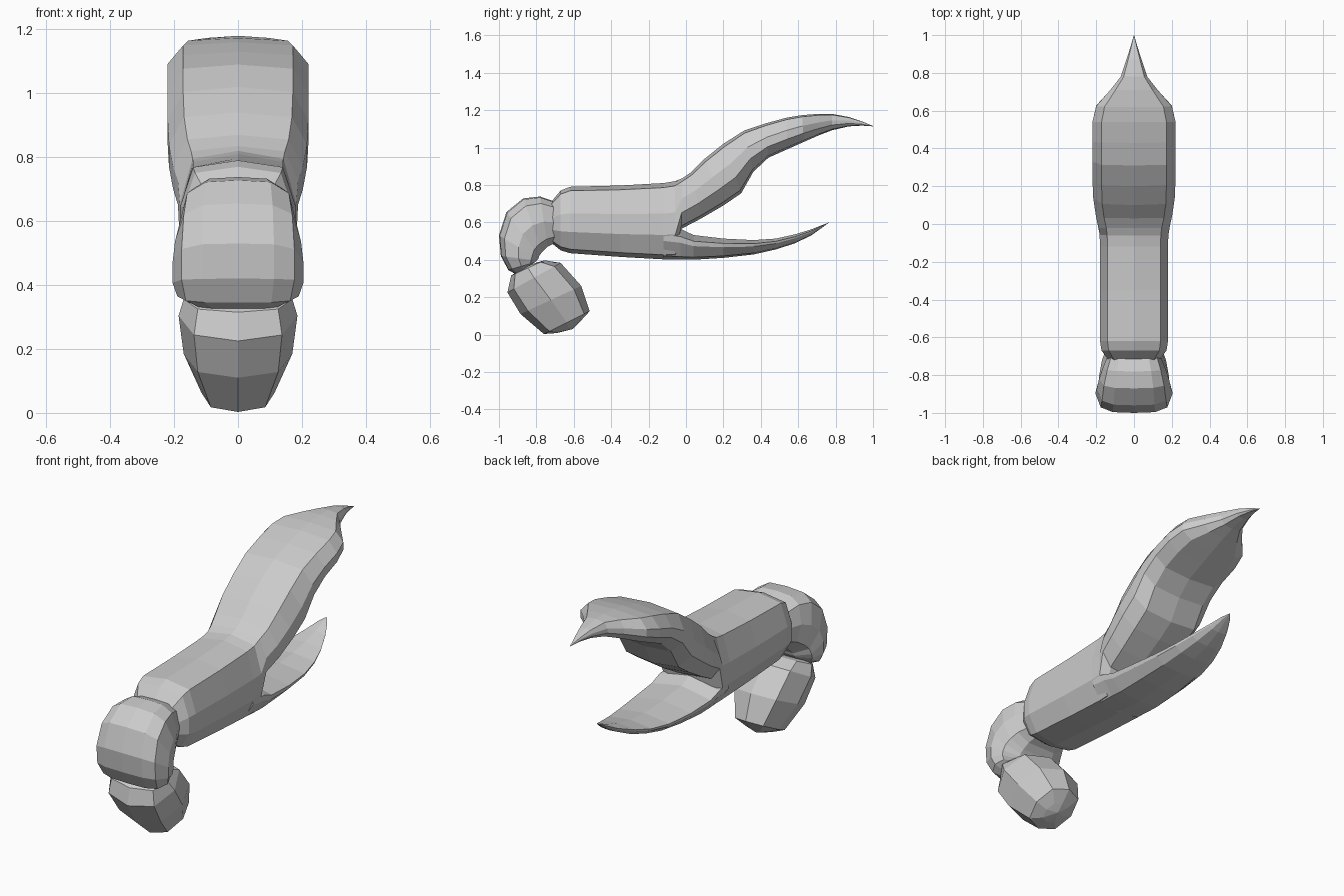
import bpy, bmesh


def loft(name, profile, sections):
    """Skin mirrored cross-sections. profile: (width factor, 0 top .. 1 bottom).
    section: top y, top z, bottom y, bottom z, half width."""
    ring = profile + [(-x, t) for x, t in reversed(profile) if x > 0]
    bm = bmesh.new()
    rows = []
    for ty, tz, by, bz, w in sections:
        rows.append([bm.verts.new((x * w, ty + (by - ty) * t, tz + (bz - tz) * t))
                     for x, t in ring])
    n = len(ring)
    for a, b in zip(rows, rows[1:]):
        for i in range(n):
            j = (i + 1) % n
            bm.faces.new((a[i], a[j], b[j], b[i]))
    bm.faces.new(rows[0])
    bm.faces.new(rows[-1])
    bmesh.ops.remove_doubles(bm, verts=bm.verts, dist=0.0005)
    bmesh.ops.recalc_face_normals(bm, faces=bm.faces)
    me = bpy.data.meshes.new(name)
    bm.to_mesh(me)
    bm.free()
    ob = bpy.data.objects.new(name, me)
    bpy.context.collection.objects.link(ob)
    return ob


# Palm flowing into the upper pincer
loft("palm_and_upper_pincer",
     [(0, 0), (.78, .06), (1, .4), (1, .68), (.72, .94), (0, 1)],
     [(-.72, .71, -.72, .49, .135), (-.67, .77, -.67, .45, .172),
      (-.62, .79, -.62, .435, .18), (-.35, .797, -.35, .415, .18),
      (-.12, .81, -.12, .402, .18), (-.06, .82, -.055, .402, .182),
      (-.02, .835, -.025, .565, .188), (.03, .87, .08, .62, .203),
      (.1, .94, .2, .69, .216), (.2, 1.02, .295, .755, .22),
      (.31, 1.09, .36, .87, .22), (.43, 1.13, .44, .945, .22),
      (.54, 1.16, .54, .99, .22), (.62, 1.173, .63, 1.03, .20),
      (.71, 1.18, .71, 1.065, .125), (.78, 1.18, .78, 1.092, .07),
      (.87, 1.163, .87, 1.113, .04), (.94, 1.14, .94, 1.117, .018),
      (1, 1.115, 1, 1.113, .001)])

# Lower pincer with a central ridge
loft("lower_pincer",
     [(0, 0), (1, .25), (.97, .45), (.68, .9), (0, 1)],
     [(-.12, .58, -.12, .403, .178), (-.03, .565, -.03, .4, .18),
      (.04, .532, .04, .4, .178), (.2, .513, .2, .41, .17),
      (.36, .505, .36, .428, .152), (.48, .513, .48, .455, .128),
      (.58, .535, .58, .487, .098), (.67, .562, .67, .53, .06),
      (.73, .586, .73, .573, .028), (.765, .6, .765, .599, .001)])

# Bent wrist joint
loft("wrist_joint",
     [(0, 0), (.55, .02), (.86, .14), (1, .5), (.9, .85), (.5, 1), (0, 1)],
     [(-.70, .71, -.70, .49, .14), (-.78, .738, -.74, .47, .165),
      (-.87, .728, -.77, .44, .185), (-.96, .655, -.785, .42, .197),
      (-1, .53, -.79, .405, .205), (-.99, .42, -.8, .395, .205),
      (-.95, .345, -.81, .385, .19), (-.905, .32, -.84, .36, .13)])

# Faceted base segment
loft("base_segment",
     [(0, 0), (.74, .12), (1, .5), (.74, .88), (0, 1)],
     [(-.885, .35, -.8, .385, .14), (-.935, .315, -.755, .397, .17),
      (-.955, .225, -.67, .383, .186), (-.885, .11, -.56, .26, .17),
      (-.76, .003, -.515, .125, .115), (-.69, .008, -.57, .065, .055),
      (-.61, .028, -.605, .03, .002)])
